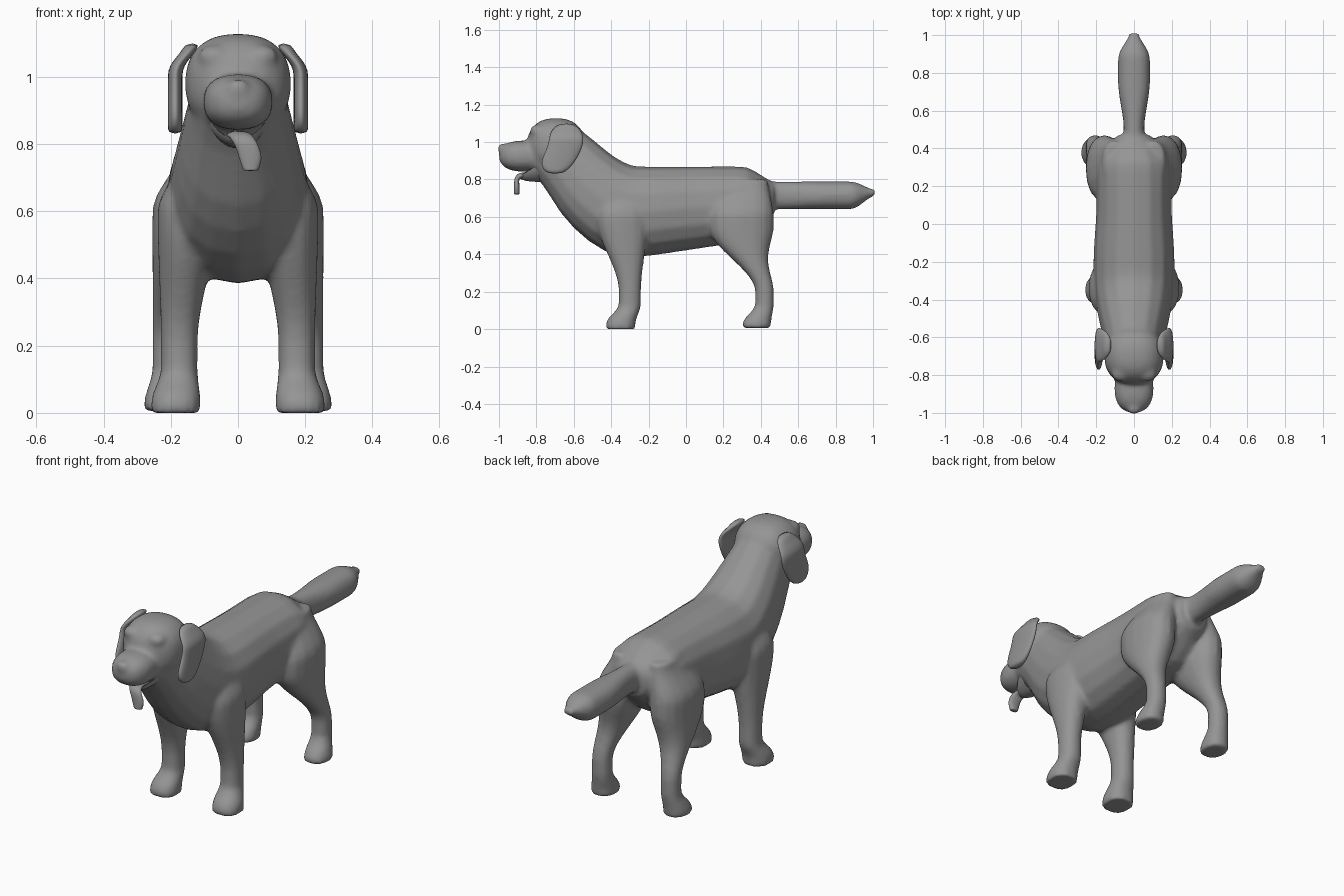
import bpy, bmesh, math
from mathutils import Vector

if "Cube" in bpy.data.objects:
    bpy.data.objects.remove(bpy.data.objects["Cube"])

shade = (0.3, 0.3, 0.3, 1)
grey = bpy.data.materials.new("plain_grey")
grey.use_nodes = True
grey.diffuse_color = shade
grey.node_tree.nodes["Principled BSDF"].inputs["Base Color"].default_value = shade


def ease(start, end, value):
    """Smooth step from 0 at start to 1 at end."""
    t = min(max((value - start) / (end - start), 0), 1)
    return t * t * (3 - 2 * t)


def steps(start, end, count):
    return [start + (end - start) * i / count for i in range(count + 1)]


def signed_power(value, power):
    return math.copysign(abs(value) ** power, value)


def loft(bm, rings, sides=16, power=0.9):
    """Skin ovals given as (first edge point, opposite edge point, half width)."""
    loops = []
    for first, last, width in rings:
        first, last = Vector(first), Vector(last)
        middle, half = (first + last) / 2, (first - last) / 2
        loop = []
        for angle in steps(0, math.tau, sides)[:-1]:
            along = signed_power(math.cos(angle), power)
            across = signed_power(math.sin(angle), power)
            loop.append(bm.verts.new(middle + half * along + Vector((width * across, 0, 0))))
        loops.append(loop)
    for near, far in zip(loops, loops[1:]):
        for i in range(sides):
            bm.faces.new((near[i - 1], near[i], far[i], far[i - 1]))
    bm.faces.new(loops[0])
    bm.faces.new(loops[-1])


def ball(bm, centre, size, power=1):
    verts = bmesh.ops.create_uvsphere(bm, u_segments=24, v_segments=16, radius=1)["verts"]
    for vert in verts:
        vert.co = [c + s * signed_power(v, power) for c, s, v in zip(centre, size, vert.co)]


def finish(name, bm, blend=False):
    bmesh.ops.recalc_face_normals(bm, faces=bm.faces)
    mesh = bpy.data.meshes.new(name)
    bm.to_mesh(mesh)
    bm.free()
    obj = bpy.data.objects.new(name, mesh)
    bpy.context.collection.objects.link(obj)
    mesh.materials.append(grey)
    mesh.shade_smooth()
    if blend:
        fuse = obj.modifiers.new("fuse", "REMESH")
        fuse.mode, fuse.voxel_size, fuse.use_smooth_shade = "VOXEL", 0.012, True
        soften = obj.modifiers.new("soften", "SMOOTH")
        soften.iterations, soften.factor = 8, 0.5
    else:
        obj.modifiers.new("rounding", "SUBSURF").levels = 1


def torso_ring(y):
    neck, rump = ease(-0.25, -0.7, y), ease(0.3, 0.5, y)
    lean = 0.2 * ease(-0.15, -0.5, y)
    top = 0.87 + 0.25 * neck - 0.09 * rump
    bottom = 0.42 + 0.15 * y + 0.55 * neck + 0.13 * rump
    width = 0.2 + 0.015 * ease(0.1, -0.2, y) - 0.09 * neck - 0.12 * rump
    return (0, y, top), (0, y - lean, bottom), width


def tail_ring(y):
    tip = ease(0.88, 1.02, y)
    middle, height = 0.715 + 0.015 * tip, 0.075 * (1 - 0.8 * tip)
    width = (0.055 + 0.03 * ease(0.5, 0.75, y)) * (1 - 0.7 * tip)
    return (0, y, middle + height), (0, y, middle - height), width


def front_leg_ring(side, z):
    paw, upper, top = ease(0.13, 0.03, z), ease(0.2, 0.6, z), ease(0.6, 0.8, z)
    x = side * (0.175 + 0.01 * paw - 0.025 * upper - 0.04 * top)
    front = -0.36 - 0.07 * paw - 0.12 * upper + 0.04 * top
    back = -0.24 - 0.03 * paw + 0.04 * upper - 0.06 * top
    return (x, front, z), (x, back, z), 0.055 + 0.02 * paw + 0.035 * upper - 0.05 * top


def hind_leg_ring(side, z):
    paw, thigh, top = ease(0.13, 0.03, z), ease(0.2, 0.55, z), ease(0.6, 0.8, z)
    hock = thigh * (1 - thigh)
    x = side * (0.205 + 0.01 * paw - 0.05 * thigh - 0.05 * top)
    front = 0.37 - 0.07 * paw - 0.25 * thigh + 0.08 * top
    back = 0.47 - 0.015 * paw - 0.12 * hock - 0.03 * top
    return (x, front, z), (x, back, z), 0.05 + 0.015 * paw + 0.05 * thigh - 0.04 * top


def ear_ring(side, t):
    x = side * (0.135 + 0.052 * ease(0, 0.3, t))
    z = 1.1 - 0.27 * t
    middle = -0.64 - 0.06 * ease(0.3, 1, t)
    depth = 0.095 * (1 - 0.6 * abs(2 * t - 1) ** 4)
    return (x, middle - depth, z), (x, middle + depth, z), 0.022


def tongue_ring(t):
    x = 0.038 * ease(0.3, 0.8, t)
    y = -0.75 - 0.155 * ease(0, 0.6, t)
    z = 0.825 - 0.105 * ease(0.4, 1, t)
    tilt = math.pi / 2 * ease(0.3, 0.8, t)
    dy, dz = -0.015 * math.sin(tilt), 0.015 * math.cos(tilt)
    return (x, y + dy, z + dz), (x, y - dy, z - dz), 0.036 - 0.014 * ease(0.7, 1, t)


# Torso, neck, tail and legs, fused with the head into one skin
bm = bmesh.new()
loft(bm, [torso_ring(y) for y in steps(0.47, -0.66, 24)])
loft(bm, [tail_ring(y) for y in steps(0.42, 1.01, 20)])
for side in (1, -1):
    loft(bm, [front_leg_ring(side, z) for z in steps(0, 0.78, 26)])
    loft(bm, [hind_leg_ring(side, z) for z in steps(0.005, 0.8, 26)])
    # Brow
    ball(bm, (side * 0.07, -0.79, 1.06), (0.05, 0.045, 0.035))
# Skull, muzzle and nose
ball(bm, (0, -0.695, 0.98), (0.158, 0.155, 0.148), 0.85)
ball(bm, (0, -0.87, 0.925), (0.104, 0.13, 0.083), 0.85)
ball(bm, (0, -0.98, 0.965), (0.036, 0.028, 0.03))
finish("body", bm, blend=True)

# Drooping ears
for side, label in ((1, "left"), (-1, "right")):
    bm = bmesh.new()
    loft(bm, [ear_ring(side, t) for t in steps(0, 1, 10)])
    finish(label + "_ear", bm)

# Lower jaw, a scoop that rises towards the mouth corners
bm = bmesh.new()
rows = []
for u in steps(-1, 1, 8):
    front, low = -0.9 + 0.13 * u * u, 0.785 + 0.08 * u * u
    rows.append([bm.verts.new((0.102 * u, y, z)) for y, z in
                 ((front, low + 0.03), (front + 0.02, low), (-0.72, low))])
for row, following in zip(rows, rows[1:]):
    for j in (0, 1):
        bm.faces.new((row[j], row[j + 1], following[j + 1], following[j]))
bmesh.ops.solidify(bm, geom=bm.faces[:], thickness=0.02)
finish("lower_jaw", bm)

# Tongue hanging over the lip
bm = bmesh.new()
loft(bm, [tongue_ring(t) for t in steps(0, 1, 14)], sides=12)
finish("tongue", bm)
